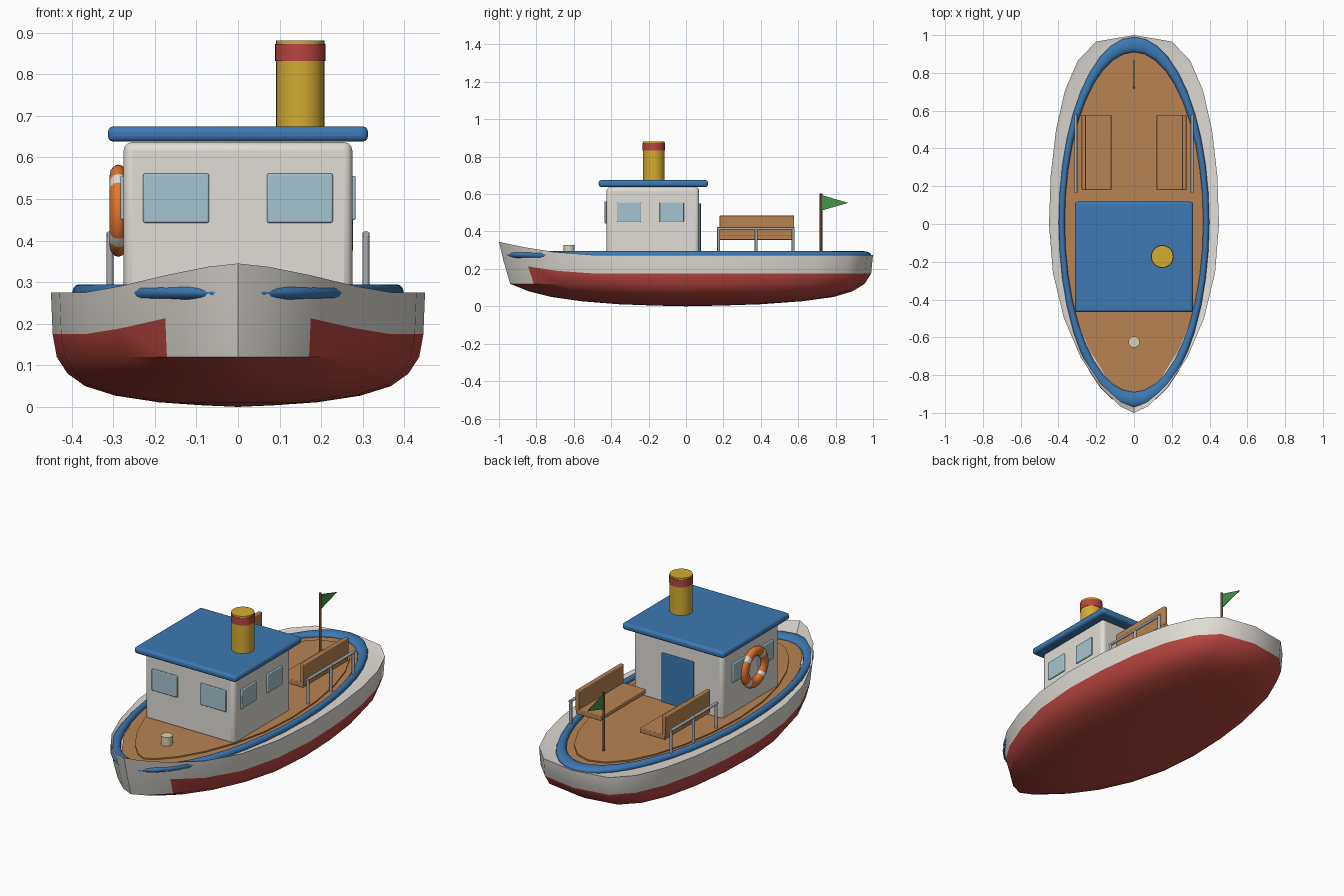
import bpy, bmesh, math
from mathutils import Vector

if "Cube" in bpy.data.objects:
    bpy.data.objects.remove(bpy.data.objects["Cube"])

def mat(name, r, g, b):
    m = bpy.data.materials.new(name)
    m.diffuse_color = (r, g, b, 1)
    m.use_nodes = True
    m.node_tree.nodes["Principled BSDF"].inputs["Base Color"].default_value = m.diffuse_color
    return m

WHITE = mat("white", .75, .72, .67)
RED = mat("red", .48, .06, .05)
BLUE = mat("blue", .045, .19, .45)
WOOD = mat("wood", .48, .23, .085)
YELLOW = mat("yellow", .66, .41, .03)
GLASS = mat("glass", .38, .55, .62)
ORANGE = mat("orange", .75, .19, .03)
GREEN = mat("green", .06, .3, .07)
CREAM = mat("cream", .7, .64, .45)
DARK_WOOD = mat("dark_wood", .16, .07, .03)
STEEL = mat("steel", .4, .42, .45)

def finish(ob, name, material=None, angle=35):
    ob.name = name
    if material:
        ob.data.materials.append(material)
    bpy.ops.object.select_all(action='DESELECT')
    ob.select_set(True)
    bpy.context.view_layer.objects.active = ob
    bpy.ops.object.shade_smooth_by_angle(angle=math.radians(angle))
    return ob

def from_bmesh(bm, name):
    bmesh.ops.recalc_face_normals(bm, faces=bm.faces)
    me = bpy.data.meshes.new(name)
    bm.to_mesh(me)
    bm.free()
    ob = bpy.data.objects.new(name, me)
    bpy.context.collection.objects.link(ob)
    return ob

def box(name, x, y, z, material, bevel=0.004):
    """Box from (min, max) ranges with softened edges."""
    bpy.ops.mesh.primitive_cube_add(size=1)
    ob = bpy.context.object
    for v in ob.data.vertices:
        v.co = [r[0] if c < 0 else r[1] for c, r in zip(v.co, (x, y, z))]
    b = ob.modifiers.new("bevel", 'BEVEL')
    b.width, b.segments = bevel, 3
    return finish(ob, name, material)

def rod(name, a, b, radius, material, sides=24):
    a, b = Vector(a), Vector(b)
    d = b - a
    bpy.ops.mesh.primitive_cylinder_add(vertices=sides, radius=radius, depth=d.length, location=(a + b) / 2)
    ob = bpy.context.object
    ob.rotation_euler = d.to_track_quat('Z', 'Y').to_euler()
    return finish(ob, name, material)

# Boat outline: pointed bow (-y), full stern (+y)
N = 24
def outline(sx, front, back, p_back):
    pts = []
    for i in range(N):
        t = 2 * math.pi * i / N
        s, c = math.sin(t), math.cos(t)
        p = 1.35 if c > 0 else p_back
        x = math.copysign(abs(s) ** p, s) if abs(s) > 1e-6 else 0
        pts.append((sx * x, -c * (front if c > 0 else back)))
    return pts

# Hull: stacked rings (z, half width, bow length, stern length, bow rise)
RINGS = [(.268, .432, .965, .965, 0), (.275, .45, 1, 1, .07), (.175, .446, .975, .99, .065),
         (.12, .436, .94, .955, 0), (.08, .41, .84, .89, 0), (.05, .368, .72, .79, 0),
         (.027, .295, .56, .62, 0), (.011, .19, .36, .4, 0), (.004, .09, .17, .19, 0)]
bm = bmesh.new()
loops = []
for z, sx, front, back, rise in RINGS:
    loops.append([bm.verts.new((x, y, z + rise * max(0, (-y / front - .5) / .5) ** 1.7))
                  for x, y in outline(sx, front, back, .6)])
for k in range(len(loops) - 1):
    for i in range(N):
        j = (i + 1) % N
        f = bm.faces.new((loops[k][i], loops[k][j], loops[k + 1][j], loops[k + 1][i]))
        bow = i in (0, 1, N - 1, N - 2)
        f.material_index = 0 if k < 2 or (k == 2 and bow) else 1
bm.faces.new(loops[0])
keel = bm.verts.new((0, 0, 0))
for i in range(N):
    bm.faces.new((loops[-1][i], loops[-1][(i + 1) % N], keel)).material_index = 1
hull = from_bmesh(bm, "hull")
hull.data.materials.append(WHITE)
hull.data.materials.append(RED)
finish(hull, "hull", None, 40)

# Deck with a slightly raised inner panel
def deck(name, sx, front, back, p_back, z0, z1):
    bm = bmesh.new()
    f = bm.faces.new([bm.verts.new((x, y, z0)) for x, y in outline(sx, front, back, p_back)])
    g = bmesh.ops.extrude_face_region(bm, geom=[f])
    bmesh.ops.translate(bm, vec=(0, 0, z1 - z0), verts=[e for e in g['geom'] if isinstance(e, bmesh.types.BMVert)])
    finish(from_bmesh(bm, name), name, WOOD)
deck("deck", .385, .93, .95, .9, .25, .273)
deck("deck_panel", .335, .83, .86, 1, .26, .28)

# Blue rail around the deck
bpy.ops.mesh.primitive_torus_add(major_segments=40, minor_segments=12, major_radius=.94,
                                 minor_radius=.04, location=(0, .01, .275))
bpy.context.object.scale = (.407, 1, .5)
finish(bpy.context.object, "gunwale_rail", BLUE, 60)

# Cabin, roof, door and windows
box("cabin", (-.275, .275), (-.425, .07), (.265, .637), WHITE, .02)
box("roof", (-.313, .313), (-.467, .118), (.638, .675), BLUE, .014)
box("door", (-.097, .097), (.06, .08), (.275, .55), BLUE)
for s, side in ((-1, "left"), (1, "right")):
    box("front_window_" + side, sorted((s * .07, s * .228)), (-.435, -.41), (.443, .561), GLASS)
    for y in (-.37, -.142):
        box("side_window_" + side, sorted((s * .26, s * .283)), (y, y + .13), (.45, .556), GLASS)

# Funnel with red band
rod("funnel", (.15, -.172, .66), (.15, -.172, .882), .058, YELLOW, 32)
rod("funnel_band", (.15, -.172, .832), (.15, -.172, .873), .0605, RED, 32)

# Life ring with four white bands
bpy.ops.mesh.primitive_torus_add(major_segments=48, minor_segments=12, major_radius=.085,
                                 minor_radius=.026, location=(-.288, -.19, .472),
                                 rotation=(0, math.pi / 2, 0))
ring = bpy.context.object
ring.scale.z = .8
ring.data.materials.append(ORANGE)
ring.data.materials.append(WHITE)
for f in ring.data.polygons:
    a = math.degrees(math.atan2(f.center.y, f.center.x)) % 90
    f.material_index = 1 if abs(a - 45) < 8 else 0
finish(ring, "life_ring", None, 60)

# Benches and side railings, mirrored
for s, side in ((-1, "left"), (1, "right")):
    box("bench_seat_" + side, sorted((s * .12, s * .275)), (.18, .578), (.355, .382), WOOD)
    box("bench_back_" + side, sorted((s * .255, s * .277)), (.18, .578), (.375, .485), WOOD)
    for y in (.175, .375, .573):
        rod("railing_post_" + side, (s * .308, y, .26), (s * .308, y, .42), .008, STEEL, 12)
    rod("railing_bar_" + side, (s * .308, .167, .415), (s * .308, .581, .415), .008, STEEL, 12)

# Mooring post on the bow
rod("mooring_post", (0, -.625, .265), (0, -.625, .328), .03, CREAM)

# Flagpole and pennant
rod("flagpole", (0, .722, .265), (0, .722, .603), .007, DARK_WOOD, 12)
bm = bmesh.new()
f = bm.faces.new([bm.verts.new(c) for c in ((-.002, .725, .595), (-.002, .725, .512), (-.002, .867, .553))])
g = bmesh.ops.extrude_face_region(bm, geom=[f])
bmesh.ops.translate(bm, vec=(.004, 0, 0), verts=[e for e in g['geom'] if isinstance(e, bmesh.types.BMVert)])
finish(from_bmesh(bm, "flag"), "flag", GREEN)
